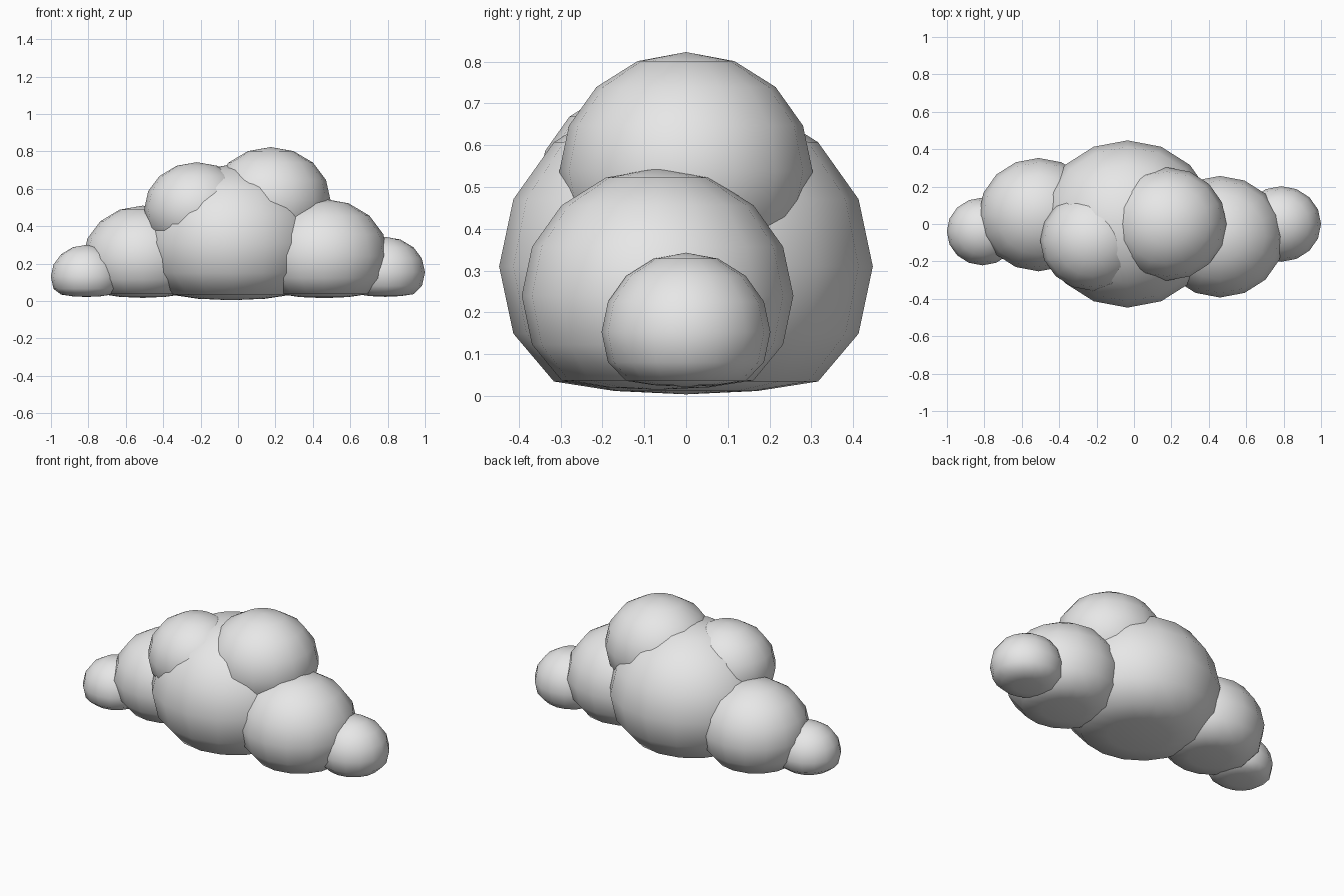
import bpy
from mathutils import Vector

default_cube = bpy.data.objects.get("Cube")
if default_cube:
    bpy.data.objects.remove(default_cube, do_unlink=True)

# Single pale cloud colour
cloud_grey = bpy.data.materials.new("cloud_grey")
cloud_grey.use_nodes = True
colour = (0.8, 0.8, 0.8, 1)
cloud_grey.diffuse_color = colour
cloud_grey.node_tree.nodes["Principled BSDF"].inputs["Base Color"].default_value = colour

STRETCH = Vector((1.055, 1, 0.94))   # puffs are slightly wide and low
FLOOR, SQUASH = 0.042, 0.25          # undersides are pressed almost flat


def puff(name, centre, radius):
    """Low-poly rounded puff with a flattened underside."""
    bpy.ops.mesh.primitive_uv_sphere_add(segments=16, ring_count=8, radius=radius)
    obj = bpy.context.object
    obj.name = obj.data.name = name
    for v in obj.data.vertices:
        v.co = v.co * STRETCH + Vector(centre)
        if v.co.z < FLOOR:
            v.co.z = FLOOR + SQUASH * (v.co.z - FLOOR)
        v.co -= Vector(centre)
    obj.location = centre
    obj.data.materials.append(cloud_grey)
    bpy.ops.object.shade_smooth()


# Main body and its side puffs
puff("main_puff", (-0.035, 0, 0.31), 0.447)
puff("left_middle_puff", (0.46, -0.068, 0.24), 0.325)
puff("right_middle_puff", (-0.51, 0.05, 0.225), 0.303)
puff("left_end_puff", (0.787, 0, 0.153), 0.202)
puff("right_end_puff", (-0.81, -0.04, 0.13), 0.181)

# Crown
puff("left_top_puff", (0.175, 0, 0.538), 0.303)
puff("right_top_puff", (-0.22, -0.09, 0.491), 0.267)
